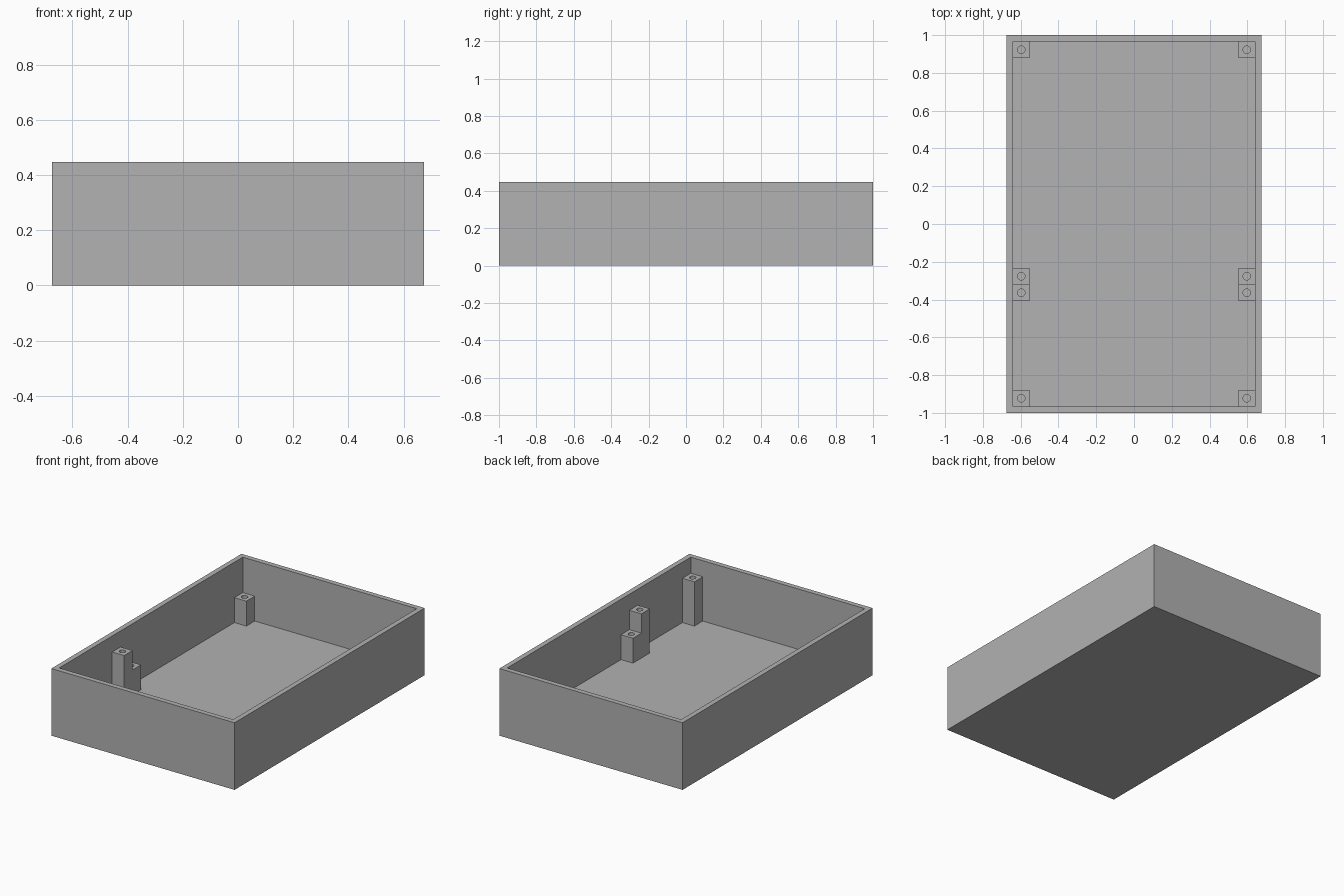
import bpy
import bmesh
from mathutils import Matrix, Vector

default = bpy.data.objects.get("Cube")
if default:
    bpy.data.objects.remove(default, do_unlink=True)

WIDTH, LENGTH, HEIGHT = 1.35, 2.0, 0.447
WALL, FLOOR = 0.034, 0.045
POST, HOLE_RADIUS = 0.088, 0.02
TALL, SHORT = 0.34, 0.211

grey = bpy.data.materials.new("plain grey")
grey.use_nodes = True
colour = (0.445, 0.445, 0.445, 1)
grey.diffuse_color = colour
grey.node_tree.nodes["Principled BSDF"].inputs["Base Color"].default_value = colour


def add_object(name, bm):
    mesh = bpy.data.meshes.new(name)
    bm.to_mesh(mesh)
    bm.free()
    mesh.materials.append(grey)
    obj = bpy.data.objects.new(name, mesh)
    bpy.context.collection.objects.link(obj)
    return obj


def box(size, bottom):
    bm = bmesh.new()
    bmesh.ops.create_cube(bm, size=1)
    bmesh.ops.scale(bm, vec=size, verts=bm.verts)
    bmesh.ops.translate(bm, vec=(0, 0, bottom + size[2] / 2), verts=bm.verts)
    return bm


# Open tray: inset the top into a rim, then sink the middle to the floor
bm = box((WIDTH, LENGTH, HEIGHT), 0)
top = max(bm.faces, key=lambda f: f.calc_center_median().z)
bmesh.ops.inset_region(bm, faces=[top], thickness=WALL, use_even_offset=True)
pocket = bmesh.ops.extrude_discrete_faces(bm, faces=[top])["faces"][0]
bmesh.ops.translate(bm, vec=(0, 0, FLOOR - HEIGHT), verts=pocket.verts)
add_object("tray", bm)


# Square screw post with a round bore, against a side wall
def screw_post(name, x, y, top_z):
    post = add_object(name, box((POST, POST, top_z - FLOOR), FLOOR))
    post.location = (x, y, 0)

    bm = bmesh.new()
    bmesh.ops.create_cone(bm, cap_ends=True, segments=24, radius1=HOLE_RADIUS,
                          radius2=HOLE_RADIUS, depth=1,
                          matrix=Matrix.Translation(Vector((x, y, 0.3))))
    cutter = add_object(name + "_bore_cutter", bm)
    cutter.hide_render = True
    cutter.hide_viewport = True
    cutter.display_type = "WIRE"

    bore = post.modifiers.new("bore", "BOOLEAN")
    bore.operation = "DIFFERENCE"
    bore.solver = "EXACT"
    bore.object = cutter


post_x = WIDTH / 2 - WALL - POST / 2
post_y = LENGTH / 2 - WALL - POST / 2
rows = [("front", -post_y, TALL), ("middle_tall", -0.364, TALL),
        ("middle_short", -0.364 + POST, SHORT), ("back", post_y, SHORT)]
for side, sign in (("left", 1), ("right", -1)):
    for row, y, top_z in rows:
        screw_post(f"{row}_{side}_post", sign * post_x, y, top_z)
